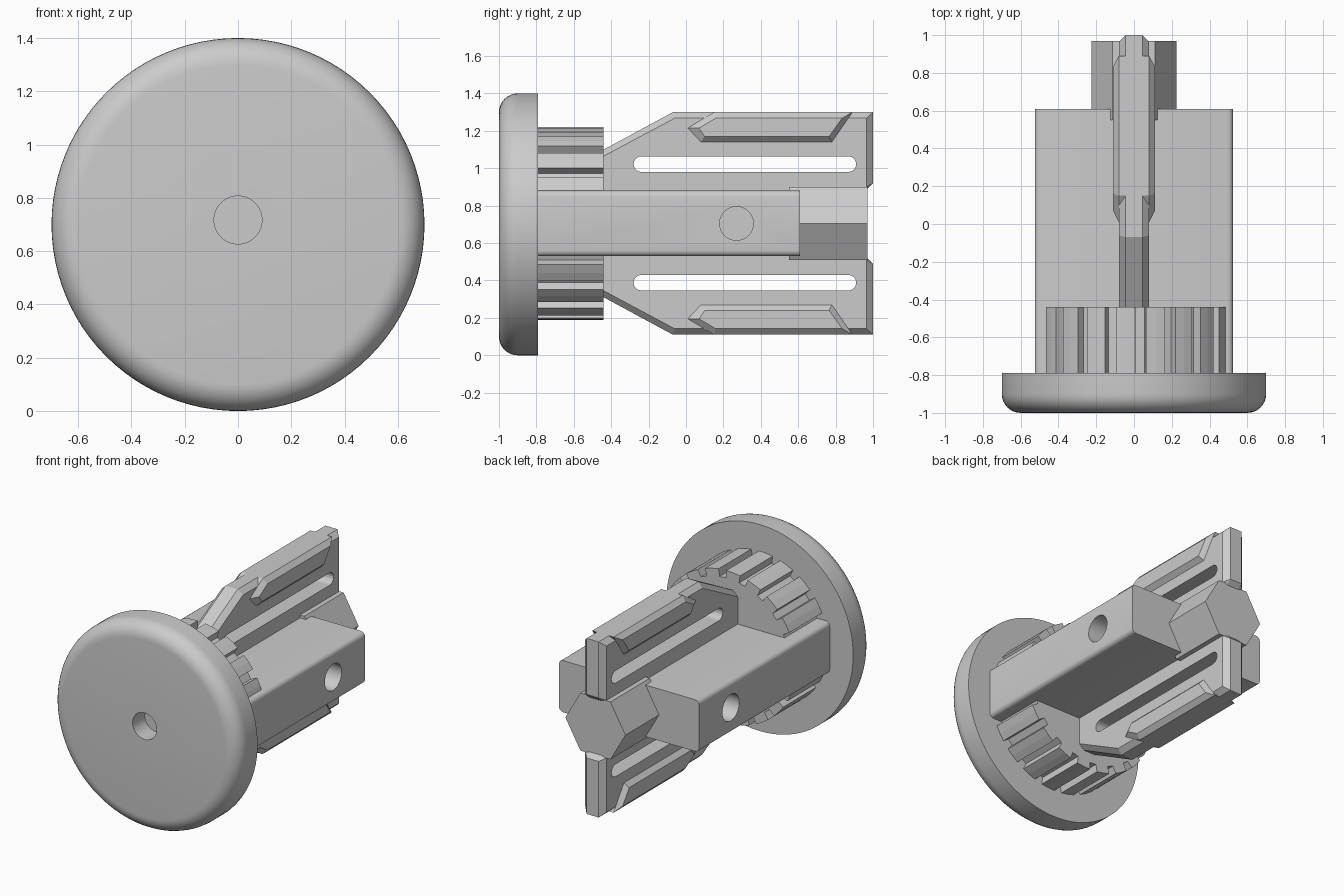
import bpy
import bmesh
from math import sin, cos, pi, radians

if "Cube" in bpy.data.objects:
    bpy.data.objects.remove(bpy.data.objects["Cube"], do_unlink=True)

MID = 0.705  # height of the main axis

grey = bpy.data.materials.new("plain_grey")
grey.use_nodes = True
grey.diffuse_color = (0.6, 0.6, 0.6, 1)
grey.node_tree.nodes["Principled BSDF"].inputs["Base Color"].default_value = (0.6, 0.6, 0.6, 1)


def loft(name, axis, sections):
    """Closed solid through outlines (a, b) placed at positions along x or y."""
    bm = bmesh.new()
    rings = []
    for d, outline in sections:
        rings.append([bm.verts.new((d, a, b) if axis == "x" else (a, d, b)) for a, b in outline])
    for r, s in zip(rings, rings[1:]):
        for i in range(len(r)):
            j = (i + 1) % len(r)
            bm.faces.new((r[i], r[j], s[j], s[i]))
    bm.faces.new(rings[0])
    bm.faces.new(rings[-1])
    bmesh.ops.recalc_face_normals(bm, faces=bm.faces)
    mesh = bpy.data.meshes.new(name)
    bm.to_mesh(mesh)
    bm.free()
    obj = bpy.data.objects.new(name, mesh)
    bpy.context.collection.objects.link(obj)
    mesh.materials.append(grey)
    return obj


def circle(radius, n, a=0.0, b=MID):
    return [(a + radius * cos(2 * pi * i / n), b + radius * sin(2 * pi * i / n)) for i in range(n)]


def activate(obj):
    bpy.ops.object.select_all(action="DESELECT")
    obj.select_set(True)
    bpy.context.view_layer.objects.active = obj


def cut(obj, cutter):
    activate(obj)
    mod = obj.modifiers.new("cut", "BOOLEAN")
    mod.operation = "DIFFERENCE"
    mod.solver = "EXACT"
    mod.object = cutter
    bpy.ops.object.modifier_apply(modifier=mod.name)
    bpy.data.objects.remove(cutter, do_unlink=True)


def smooth(obj):
    activate(obj)
    bpy.ops.object.shade_smooth_by_angle(angle=radians(30))


# Round head with a rolled front rim and a blind centre hole
roll = 0.1
rim = [(-1 + roll * (1 - sin(t)), 0.7 - roll * (1 - cos(t)))
       for t in [pi / 2 * (1 - i / 8) for i in range(9)]]
rings = [(y, circle(r, 96, 0, 0.7)) for y, r in rim + [(-0.79, 0.7)]]
head = loft("round_head", "y", rings)
hole = circle(0.09, 40, 0, 0.717)
cut(head, loft("head_hole_cutter", "y", [(-1.2, hole), (-0.87, hole)]))
smooth(head)

# Ribbed collar behind the head
TEETH = 20
pitch = 2 * pi / TEETH
outline = []
for i in range(TEETH):
    c = pi / 2 + (i + 0.28) * pitch
    for r, k in ((0.465, -0.34), (0.515, -0.32), (0.515, 0), (0.515, 0.32), (0.465, 0.34)):
        outline.append((r * cos(c + k * pitch), MID + r * sin(c + k * pitch)))
loft("ribbed_collar", "y", [(-0.8, outline), (-0.44, outline)])

# Wide cross block with softened corners and a blind hole in each end
W, H, R = 0.525, 0.175, 0.03
box = []
for sx, sz, start in ((1, 1, 0), (-1, 1, 90), (-1, -1, 180), (1, -1, 270)):
    for k in range(5):
        t = radians(start + 22.5 * k)
        box.append((sx * (W - R) + R * cos(t), MID + sz * (H - R) + R * sin(t)))
block = loft("cross_block", "y", [(-0.8, box), (0.61, box)])
side_hole = circle(0.09, 40, 0.27)
for s in (1, -1):
    cut(block, loft("side_hole_cutter", "x", [(s * 0.4, side_hole), (s * 0.7, side_hole)]))
smooth(block)

# Hexagonal end stub
hexagon = circle(0.225, 6)
loft("hex_stub", "y", [(0.55, hexagon), (0.97, hexagon)])

# Upper and lower fins: chamfered blades with a long slot and raised side ledges
blade = [(-0.6, 0.75), (-0.6, 1.02), (-0.44, 1.10), (-0.07, 1.30),
         (1.0, 1.30), (1.0, 0.92), (0.965, 0.885), (0.965, 0.75)]
blade_side = [(-0.6, 0.75), (-0.6, 0.99), (-0.44, 1.065), (-0.06, 1.268),
              (0.965, 1.268), (0.965, 0.90), (0.95, 0.885), (0.95, 0.75)]
ledge = [(0.01, 1.215), (0.08, 1.14), (0.78, 1.14), (0.89, 1.30), (0.15, 1.30)]
ledge_side = [(0.07, 1.215), (0.10, 1.17), (0.765, 1.17), (0.835, 1.268), (0.16, 1.268)]
slot = []
for y, start in ((0.868, -90), (-0.238, 90)):
    for k in range(9):
        t = radians(start + 22.5 * k)
        slot.append((y + 0.042 * cos(t), 1.022 + 0.042 * sin(t)))

for label, sign in (("upper", 1), ("lower", -1)):
    def place(points):
        return [(y, MID + sign * (z - MID)) for y, z in points]

    fin = loft(label + "_fin", "x", [(-0.08, place(blade_side)), (-0.045, place(blade)),
                                     (0.045, place(blade)), (0.08, place(blade_side))])
    cut(fin, loft("slot_cutter", "x", [(-0.3, place(slot)), (0.3, place(slot))]))
    loft(label + "_fin_ledges", "x", [(-0.11, place(ledge_side)), (-0.08, place(ledge)),
                                      (0.08, place(ledge)), (0.11, place(ledge_side))])
